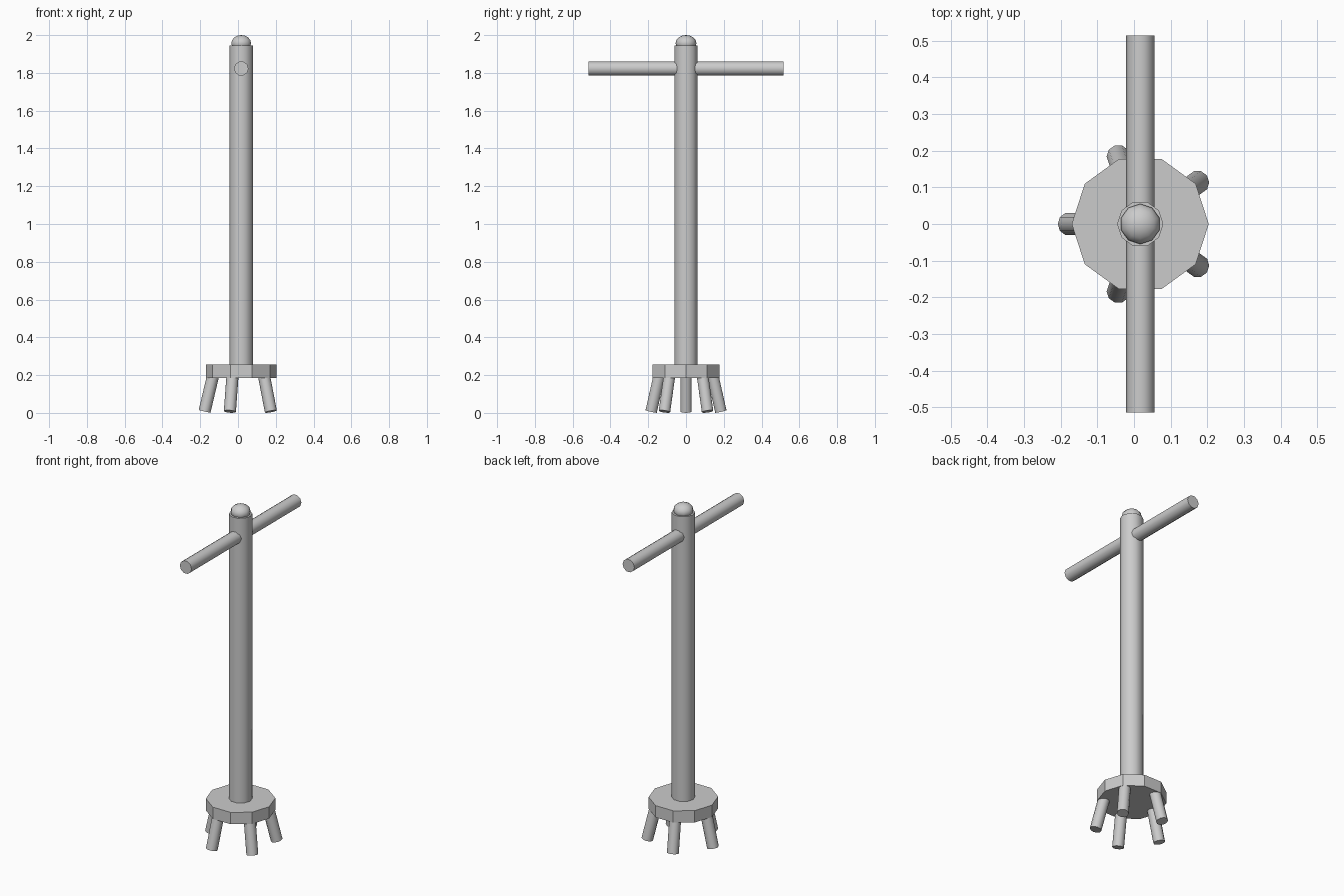
import bpy
from math import radians, cos, sin
from mathutils import Vector

if "Cube" in bpy.data.objects:
    bpy.data.objects.remove(bpy.data.objects["Cube"])

CX = 0.017  # shared vertical axis of pole and base


def smooth(obj):
    bpy.ops.object.shade_smooth_by_angle(angle=radians(40))
    return obj


def rod(name, a, b, r, sides=10, soft=True):
    """Cylinder running from point a to point b."""
    a, b = Vector(a), Vector(b)
    d = b - a
    bpy.ops.mesh.primitive_cylinder_add(vertices=sides, radius=r, depth=d.length)
    o = bpy.context.object
    o.name = name
    # turn the mesh so a corner lies on +x
    for v in o.data.vertices:
        v.co.x, v.co.y = v.co.y, -v.co.x
    o.location = (a + b) / 2
    o.rotation_mode = 'QUATERNION'
    o.rotation_quaternion = Vector((0, 0, 1)).rotation_difference(d)
    return smooth(o) if soft else o


# Base plate, pole and cross handle
rod("base_plate", (CX, 0, 0.185), (CX, 0, 0.255), 0.187, soft=False)
rod("pole", (CX, 0, 0.22), (CX, 0, 1.945), 0.063)
rod("cross_handle", (CX, -0.515, 1.823), (CX, 0.515, 1.823), 0.0385)

# Rounded knob on top of the pole
bpy.ops.mesh.primitive_uv_sphere_add(segments=10, ring_count=8, radius=1,
                                     location=(CX, 0, 1.957))
knob = bpy.context.object
knob.name = "top_knob"
knob.scale = (0.055, 0.055, 0.043)
smooth(knob)

# Five splayed legs
for i in range(5):
    t = radians(36 + 72 * i)
    c, s = cos(t), sin(t)
    rod(f"leg_{i + 1}", (CX + 0.194 * c, 0.194 * s, 0.0075),
        (CX + 0.146 * c, 0.146 * s, 0.21), 0.032)
